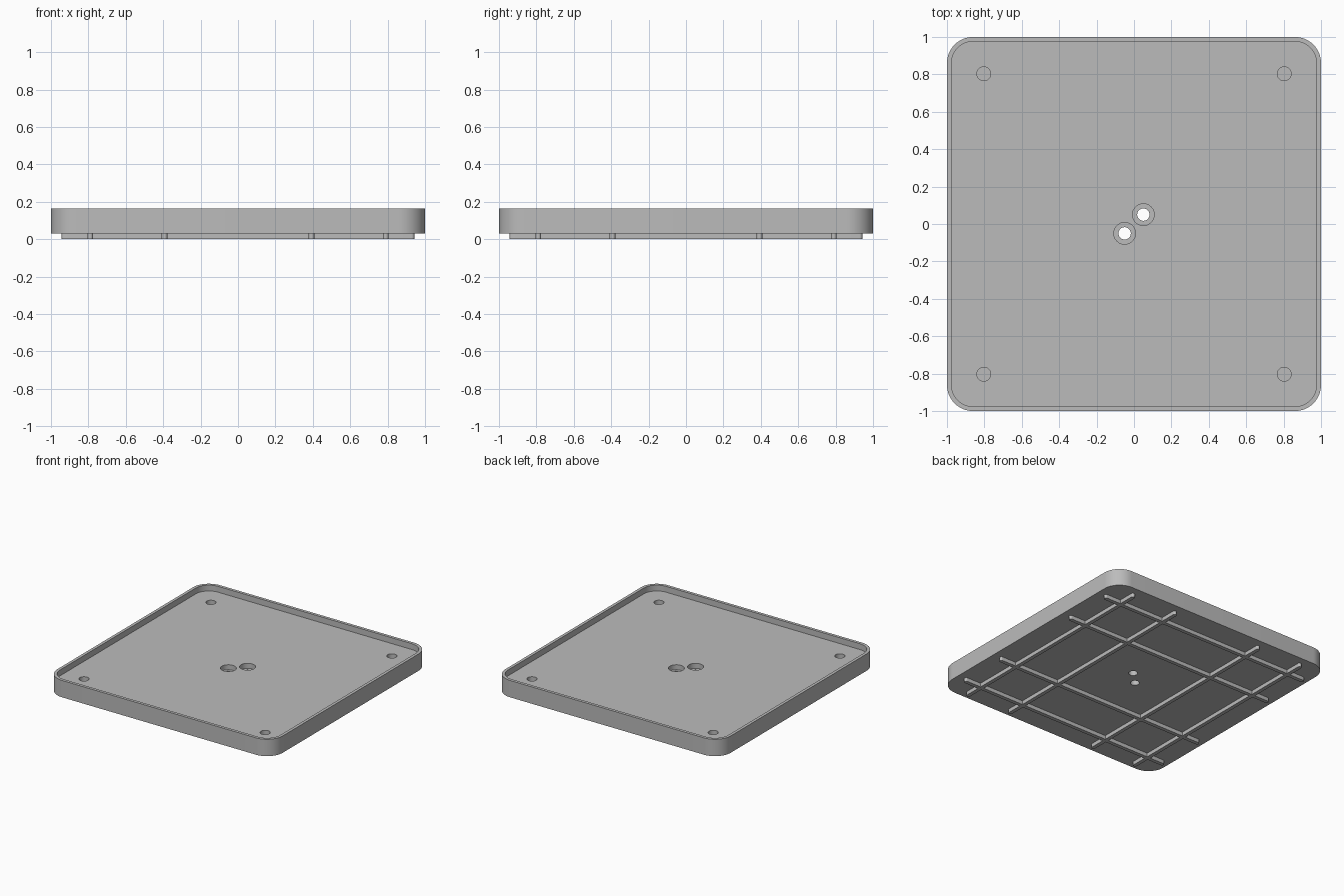
import bpy
import math

if "Cube" in bpy.data.objects:
    bpy.data.objects.remove(bpy.data.objects["Cube"], do_unlink=True)

plastic = bpy.data.materials.new("light grey plastic")
plastic.use_nodes = True
plastic.diffuse_color = (0.5, 0.5, 0.5, 1)
plastic.node_tree.nodes["Principled BSDF"].inputs["Base Color"].default_value = (0.5, 0.5, 0.5, 1)

RIM_TOP, FLOOR_TOP, BASE = 0.165, 0.118, 0.03
RIB_WIDTH, RIB_REACH = 0.03, 0.943


def rounded_outline(half_x, half_y, radius, steps):
    """Rounded rectangle outline, counter-clockwise."""
    points = []
    for quarter, (sx, sy) in enumerate([(1, 1), (-1, 1), (-1, -1), (1, -1)]):
        for i in range(steps + 1):
            a = (quarter + i / steps) * math.pi / 2
            p = (sx * (half_x - radius) + radius * math.cos(a),
                 sy * (half_y - radius) + radius * math.sin(a))
            if not points or math.dist(p, points[-1]) > 1e-5:
                points.append(p)
    if math.dist(points[0], points[-1]) < 1e-5:
        points.pop()
    return points


def prism(name, outline, z0, z1, centres=((0, 0),)):
    """Extrude an outline between two heights, once per centre."""
    verts, faces = [], []
    n = len(outline)
    for cx, cy in centres:
        s = len(verts)
        verts += [(cx + x, cy + y, z) for z in (z0, z1) for x, y in outline]
        faces.append(list(range(s + n - 1, s - 1, -1)))
        faces.append(list(range(s + n, s + 2 * n)))
        for i in range(n):
            j = (i + 1) % n
            faces.append([s + i, s + j, s + n + j, s + n + i])
    mesh = bpy.data.meshes.new(name)
    mesh.from_pydata(verts, [], faces)
    mesh.materials.append(plastic)
    obj = bpy.data.objects.new(name, mesh)
    bpy.context.collection.objects.link(obj)
    return obj


def activate(obj):
    bpy.ops.object.select_all(action="DESELECT")
    obj.select_set(True)
    bpy.context.view_layer.objects.active = obj


def combine(target, tool, operation):
    """Apply a boolean and remove the tool object."""
    mod = target.modifiers.new(operation.lower(), "BOOLEAN")
    mod.operation, mod.solver, mod.object = operation, "EXACT", tool
    activate(target)
    bpy.ops.object.modifier_apply(modifier=mod.name)
    bpy.data.objects.remove(tool, do_unlink=True)


def disc(radius):
    return rounded_outline(radius, radius, radius, 12)


# Tray body with a hollow leaving a thin raised rim
tray = prism("tray", rounded_outline(1, 1, 0.14, 16), BASE, RIM_TOP)
hollow = prism("hollow", rounded_outline(0.976, 0.976, 0.116, 16), FLOOR_TOP, RIM_TOP + 0.1)
combine(tray, hollow, "DIFFERENCE")

# Blind corner sockets
corners = [(x, y) for x in (-0.803, 0.803) for y in (-0.803, 0.803)]
combine(tray, prism("sockets", disc(0.037), FLOOR_TOP - 0.035, RIM_TOP, corners), "DIFFERENCE")

# Two counterbored screw holes in the middle
screws = [(-0.05, -0.05), (0.05, 0.05)]
combine(tray, prism("counterbores", disc(0.058), FLOOR_TOP - 0.04, RIM_TOP, screws), "DIFFERENCE")
combine(tray, prism("screw_holes", disc(0.033), -0.1, RIM_TOP, screws), "DIFFERENCE")

# Crossing round-ended ribs underneath
lines = (-0.79, -0.393, 0.393, 0.79)
half = RIB_WIDTH / 2
ribs = prism("underside_ribs", rounded_outline(RIB_REACH, half, half, 6), 0, BASE + 0.01,
             [(0, p) for p in lines])
cross = prism("cross_ribs", rounded_outline(half, RIB_REACH, half, 6), 0, BASE + 0.01,
              [(p, 0) for p in lines])
combine(ribs, cross, "UNION")

for part in (tray, ribs):
    activate(part)
    bpy.ops.object.shade_smooth_by_angle(angle=math.radians(35))
